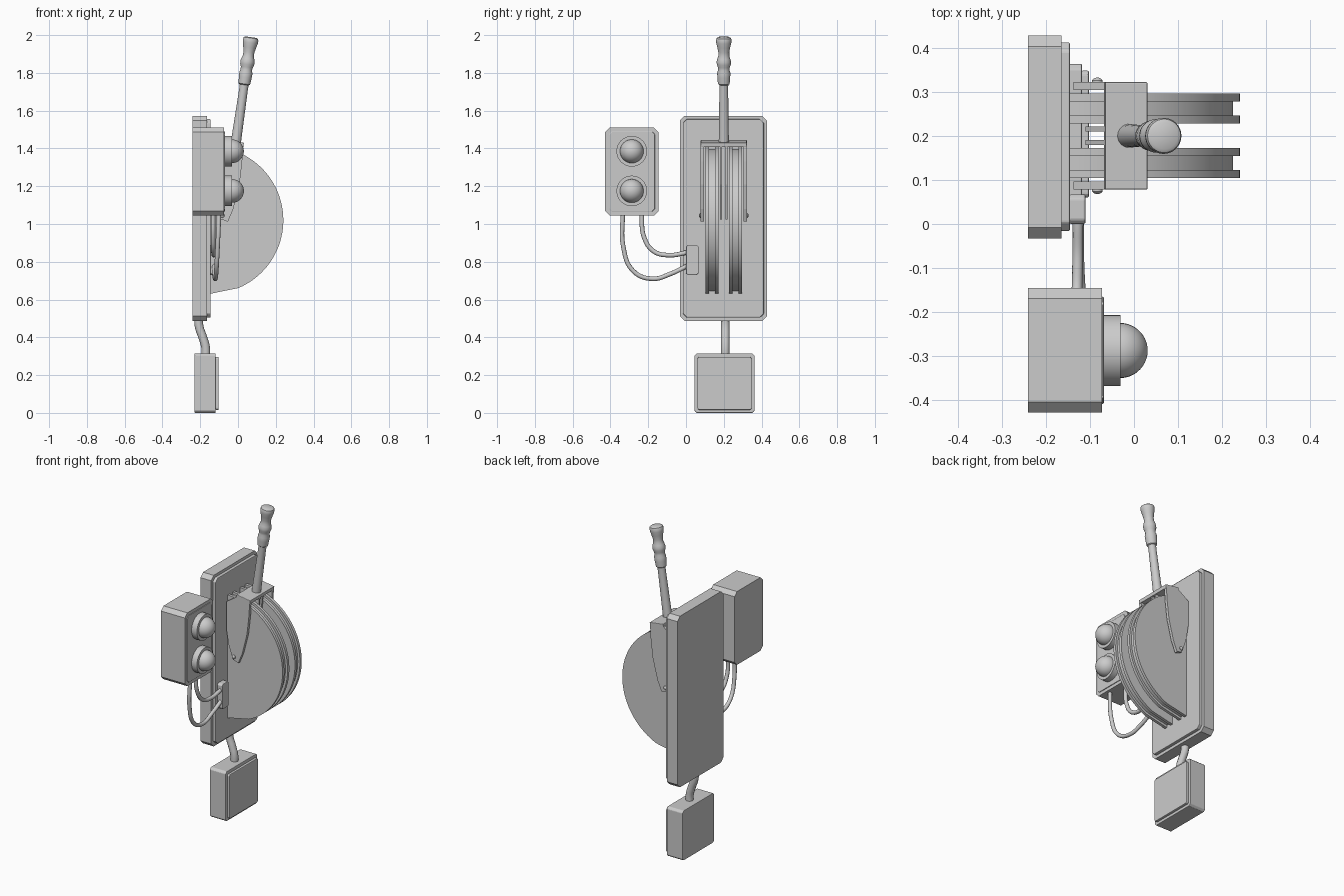
import bpy, bmesh, math
from mathutils import Vector

if "Cube" in bpy.data.objects:
    bpy.data.objects.remove(bpy.data.objects["Cube"])


def finish(name, bm, bevel=0.0, smooth=False):
    bmesh.ops.remove_doubles(bm, verts=bm.verts, dist=1e-5)
    bmesh.ops.recalc_face_normals(bm, faces=bm.faces)
    me = bpy.data.meshes.new(name)
    bm.to_mesh(me)
    bm.free()
    ob = bpy.data.objects.new(name, me)
    bpy.context.collection.objects.link(ob)
    if bevel:
        m = ob.modifiers.new("bevel", 'BEVEL')
        m.width, m.segments, m.limit_method = bevel, 2, 'ANGLE'
    if smooth:
        bpy.ops.object.select_all(action='DESELECT')
        ob.select_set(True)
        bpy.context.view_layer.objects.active = ob
        bpy.ops.object.shade_smooth_by_angle(angle=math.radians(35))
    return ob


def prism(name, pts, axis, a, b, bevel=0.0):
    """Extrude a 2D outline along x (outline in y,z) or along y (outline in x,z)."""
    bm = bmesh.new()
    place = (lambda p, d: (d, p[0], p[1])) if axis == 'x' else (lambda p, d: (p[0], d, p[1]))
    lo = [bm.verts.new(place(p, a)) for p in pts]
    hi = [bm.verts.new(place(p, b)) for p in pts]
    bm.faces.new(lo)
    bm.faces.new(hi)
    n = len(pts)
    for i in range(n):
        j = (i + 1) % n
        bm.faces.new((lo[i], lo[j], hi[j], hi[i]))
    return finish(name, bm, bevel)


def panel(name, x, y, z, c, bevel=0.0):
    """Slab facing +x with clipped corners."""
    (y0, y1), (z0, z1) = y, z
    pts = [(y0 + c, z0), (y1 - c, z0), (y1, z0 + c), (y1, z1 - c),
           (y1 - c, z1), (y0 + c, z1), (y0, z1 - c), (y0, z0 + c)]
    return prism(name, pts, 'x', x[0], x[1], bevel)


def lathe(name, base, direction, profile, steps=32):
    """Revolve (height, radius) points around a line."""
    rot = Vector((0, 0, 1)).rotation_difference(Vector(direction)).to_matrix()
    bm = bmesh.new()
    rings = []
    for t, r in profile:
        rings.append([bm.verts.new(Vector(base) + rot @ Vector((
            r * math.cos(k * math.tau / steps), r * math.sin(k * math.tau / steps), t)))
            for k in range(steps)])
    for A, B in zip(rings, rings[1:]):
        for k in range(steps):
            j = (k + 1) % steps
            bm.faces.new((A[k], A[j], B[j], B[k]))
    bm.faces.new(rings[0])
    bm.faces.new(rings[-1])
    return finish(name, bm, smooth=True)


def tube(name, pts, radius):
    cu = bpy.data.curves.new(name, 'CURVE')
    cu.dimensions = '3D'
    cu.bevel_depth, cu.bevel_resolution, cu.resolution_u = radius, 4, 10
    cu.use_fill_caps = True
    sp = cu.splines.new('BEZIER')
    sp.bezier_points.add(len(pts) - 1)
    for bp, p in zip(sp.bezier_points, pts):
        bp.co = p
        bp.handle_left_type = bp.handle_right_type = 'AUTO'
    ob = bpy.data.objects.new(name, cu)
    bpy.context.collection.objects.link(ob)


def wheel(name, y0, y1):
    """Half disc with a grooved rim."""
    cx, cz, R, d, w = -0.15, 1.02, 0.39, 0.015, 0.018
    section = [(0, y0), (R, y0), (R, y0 + w), (R - d, y0 + w),
               (R - d, y1 - w), (R, y1 - w), (R, y1), (0, y1)]
    angles = [-90] + [-67 + 157 * i / 44 for i in range(45)]
    bm = bmesh.new()
    rows = []
    for a in angles:
        c, s = math.cos(math.radians(a)), math.sin(math.radians(a))
        rows.append([bm.verts.new((cx + r * c, y, cz + r * s)) for r, y in section])
    for A, B in zip(rows, rows[1:]):
        for k in range(len(section) - 1):
            bm.faces.new((A[k], A[k + 1], B[k + 1], B[k]))
    bm.faces.new(rows[0])
    bm.faces.new(rows[-1])
    finish(name, bm, smooth=True)


CY = 0.2  # centre line of the lever assembly

# wall plate in two layers
panel("back_plate", (-0.24, -0.165), (-0.033, 0.428), (0.487, 1.572), 0.025)
panel("front_plate", (-0.167, -0.145), (-0.016, 0.412), (0.505, 1.555), 0.02, 0.004)

# grooved half discs
wheel("left_disc", 0.104, 0.172)
wheel("right_disc", 0.228, 0.296)

# lever fork: outer and inner arms, cross plate, pivot bolts
arm = [(-0.137, 1.38), (-0.137, 1.21), (-0.12, 1.11), (-0.09, 1.025), (-0.053, 1.012),
       (-0.025, 1.08), (0.008, 1.21), (0.022, 1.33), (0.027, 1.415), (-0.066, 1.428)]
inner = [(-0.11, 1.36), (-0.11, 1.18), (-0.085, 1.03), (-0.055, 1.025),
         (0.005, 1.21), (0.025, 1.415), (-0.066, 1.428)]
for s, side in ((-1, "left"), (1, "right")):
    prism(side + "_outer_arm", arm, 'y', CY + s * 0.104, CY + s * 0.122)
    prism(side + "_inner_arm", inner, 'y', CY + s * 0.01, CY + s * 0.021)
    lathe(side + "_pivot_bolt", (-0.083, CY + s * 0.12, 1.045), (0, s, 0),
          [(0, 0.012), (0.006, 0.012), (0.01, 0.008), (0.012, 0.003)], 16)
prism("cross_plate", [(-0.068, 1.42), (0.028, 1.407), (0.031, 1.43), (-0.065, 1.444)],
      'y', CY - 0.122, CY + 0.122, 0.003)

# handle with turned grip
lathe("lever_handle", (-0.013, CY, 1.42), (0.083, 0, 0.575),
      [(0, 0.027), (0.3, 0.023), (0.32, 0.024), (0.325, 0.031), (0.36, 0.034), (0.385, 0.035),
       (0.40, 0.03), (0.415, 0.032), (0.43, 0.037), (0.445, 0.038), (0.46, 0.034),
       (0.475, 0.029), (0.495, 0.029), (0.52, 0.034), (0.545, 0.040), (0.56, 0.041),
       (0.570, 0.038), (0.575, 0.030)])

# signal box with two lamps
panel("lamp_box", (-0.24, -0.073), (-0.428, -0.145), (1.045, 1.51), 0.024)
panel("lamp_box_cover", (-0.075, -0.068), (-0.408, -0.165), (1.065, 1.49), 0.015, 0.003)
dome = [(0, 0.0625)] + [(0.0625 * math.sin(a), 0.0625 * math.cos(a))
                        for a in (math.radians(8 * i) for i in range(1, 12))]
for z, n in ((1.385, "upper"), (1.175, "lower")):
    lathe(n + "_lamp_ring", (-0.072, -0.287, z), (1, 0, 0), [(0, 0.081), (0.041, 0.081)])
    lathe(n + "_lamp_dome", (-0.0315, -0.287, z), (1, 0, 0), dome)

# cable socket and two cables
panel("cable_socket", (-0.147, -0.11), (0.0, 0.067), (0.73, 0.89), 0.01, 0.004)
tube("outer_cable", [(-0.1, -0.335, 1.06), (-0.108, -0.332, 0.88), (-0.115, -0.28, 0.752),
                     (-0.12, -0.18, 0.71), (-0.125, -0.08, 0.737), (-0.125, 0.01, 0.78)], 0.012)
tube("inner_cable", [(-0.132, -0.235, 1.06), (-0.132, -0.222, 0.93), (-0.13, -0.17, 0.855),
                     (-0.128, -0.09, 0.835), (-0.127, 0.01, 0.85)], 0.012)

# lower junction box and its conduit
panel("junction_box", (-0.23, -0.118), (0.045, 0.363), (0.0, 0.315), 0.012, 0.003)
panel("junction_box_cover", (-0.12, -0.102), (0.06, 0.348), (0.016, 0.296), 0.008, 0.004)
tube("conduit", [(-0.208, 0.208, 0.52), (-0.206, 0.208, 0.46), (-0.185, 0.208, 0.395),
                 (-0.172, 0.208, 0.35), (-0.17, 0.208, 0.3)], 0.023)
